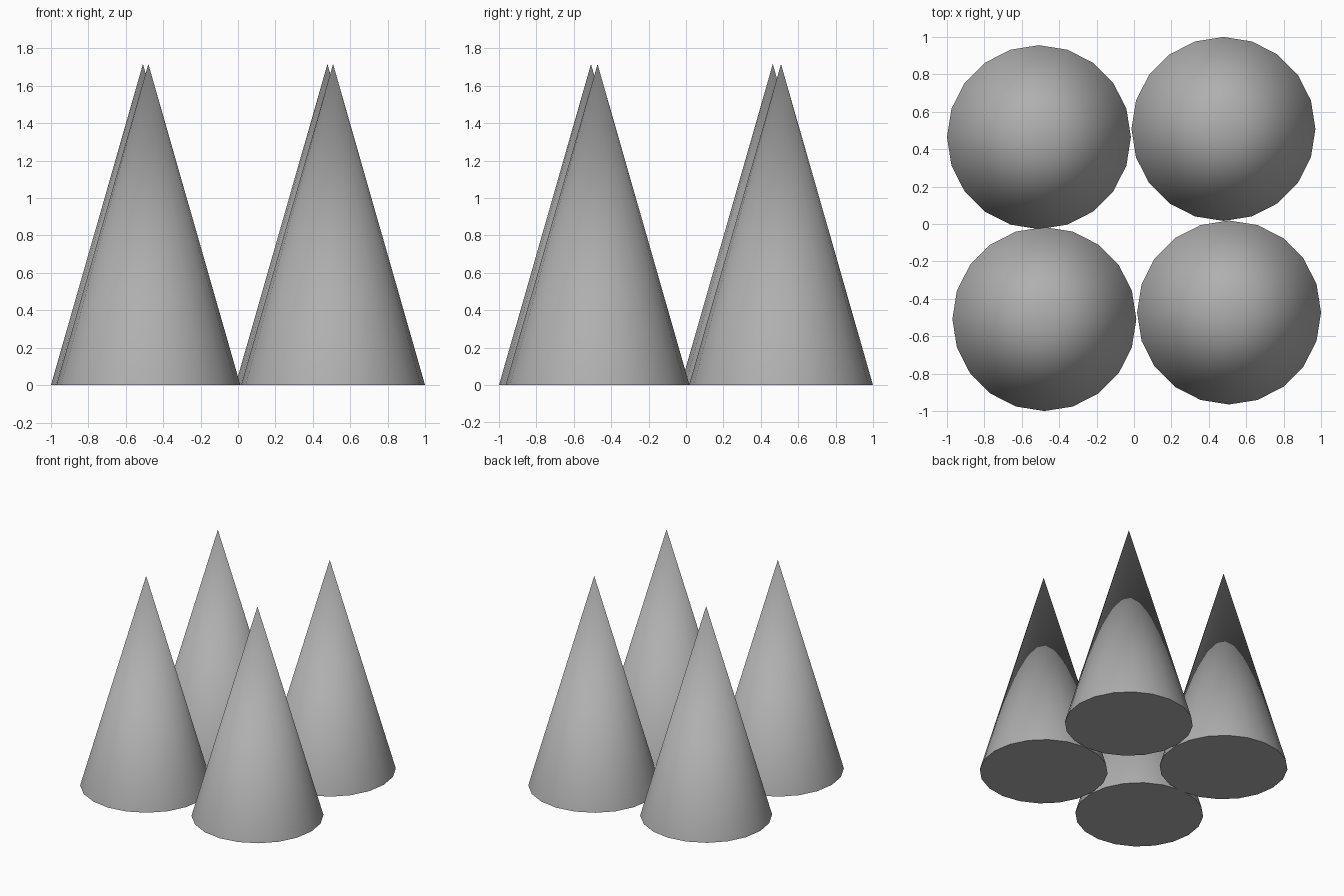
import bpy
import math

default_cube = bpy.data.objects.get("Cube")
if default_cube:
    bpy.data.objects.remove(default_cube, do_unlink=True)

RADIUS = 0.4915
HEIGHT = 1.716

# Single grey material
grey = bpy.data.materials.new("plain_grey")
grey.use_nodes = True
colour = (0.43, 0.43, 0.43, 1)
grey.diffuse_color = colour
grey.node_tree.nodes["Principled BSDF"].inputs["Base Color"].default_value = colour


def add_cone(name, x, y):
    """Closed cone standing on the ground, smooth side and crisp base rim."""
    bpy.ops.mesh.primitive_cone_add(
        vertices=20, radius1=RADIUS, radius2=0, depth=HEIGHT,
        location=(x, y, HEIGHT / 2))
    cone = bpy.context.object
    cone.name = name
    cone.data.materials.append(grey)
    bpy.ops.object.shade_smooth_by_angle(angle=math.radians(30))


# Four cones in a slightly twisted square
for name, x, y in (
    ("front_left_cone", 0.508, -0.473),
    ("front_right_cone", -0.479, -0.508),
    ("back_left_cone", 0.478, 0.508),
    ("back_right_cone", -0.508, 0.464),
):
    add_cone(name, x, y)
